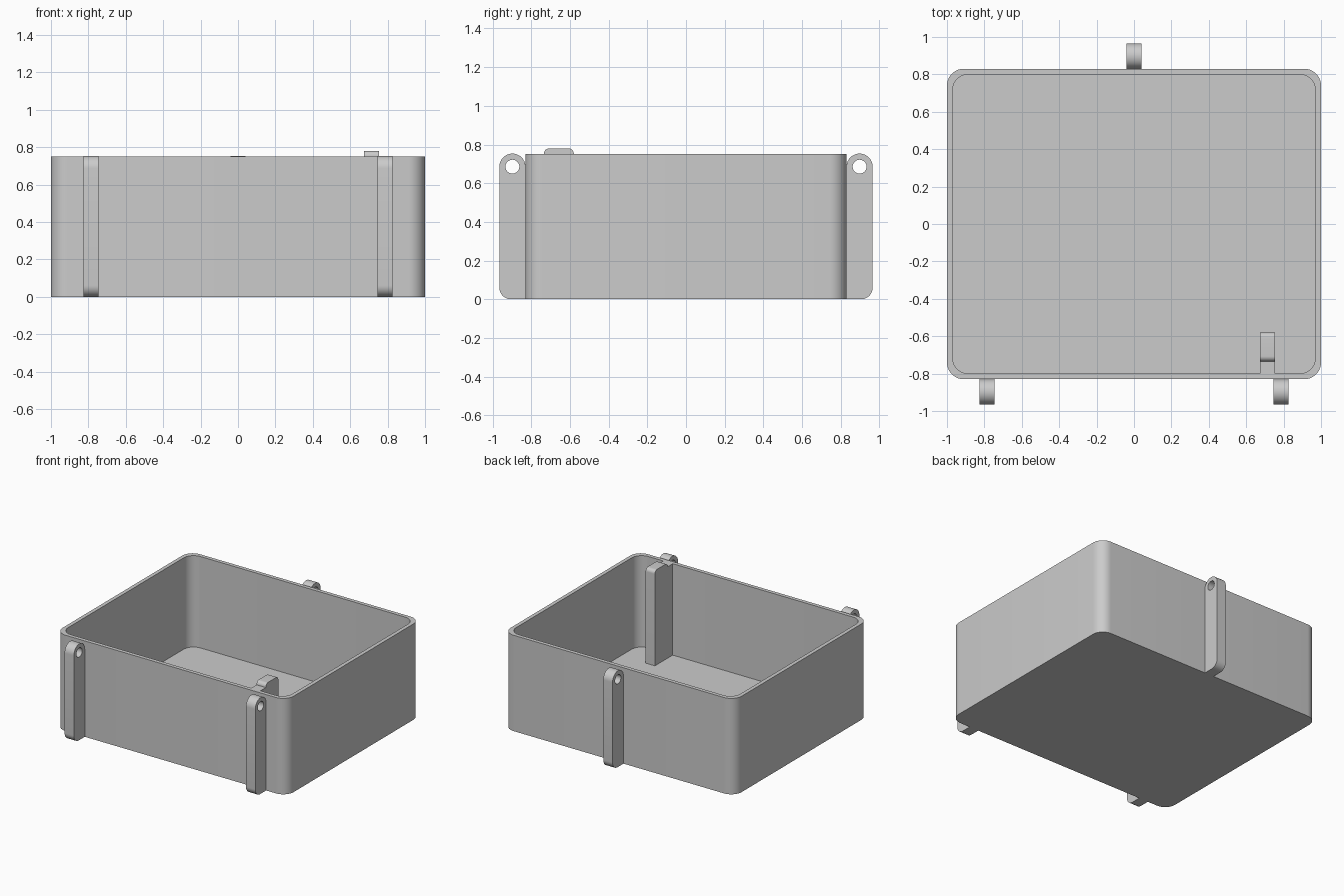
import bpy, bmesh
from math import pi, sin, cos, radians

if "Cube" in bpy.data.objects:
    bpy.data.objects.remove(bpy.data.objects["Cube"], do_unlink=True)

HX, HY, H = 1.0, 0.83, 0.75      # box half sizes and height
WALL, FLOOR = 0.03, 0.035
REACH = 0.135                    # how far a lug stands out
LUG_R = REACH / 2
WIDE = 0.08                      # width of lugs and post

grey = bpy.data.materials.new("plain grey")
grey.use_nodes = True
grey.diffuse_color = (0.6, 0.6, 0.6, 1)
grey.node_tree.nodes["Principled BSDF"].inputs["Base Color"].default_value = (0.6, 0.6, 0.6, 1)


def arc(cx, cy, r, start, end, n=10):
    angles = [radians(start + (end - start) * i / n) for i in range(n + 1)]
    return [(cx + r * cos(a), cy + r * sin(a)) for a in angles]


def rounded_rect(hx, hy, r):
    x, y = hx - r, hy - r
    return (arc(x, y, r, 0, 90) + arc(-x, y, r, 90, 180)
            + arc(-x, -y, r, 180, 270) + arc(x, -y, r, 270, 360))


def finish(name, bm):
    bmesh.ops.recalc_face_normals(bm, faces=bm.faces)
    mesh = bpy.data.meshes.new(name)
    bm.to_mesh(mesh)
    bm.free()
    mesh.materials.append(grey)
    obj = bpy.data.objects.new(name, mesh)
    bpy.context.collection.objects.link(obj)
    return obj


def activate(obj):
    bpy.ops.object.select_all(action='DESELECT')
    obj.select_set(True)
    bpy.context.view_layer.objects.active = obj


def smooth(obj):
    activate(obj)
    bpy.ops.object.shade_smooth_by_angle(angle=radians(30))


def loft(name, rings):
    """Skin a stack of equal rings and cap both ends."""
    bm = bmesh.new()
    loops = [[bm.verts.new(p) for p in ring] for ring in rings]
    n = len(loops[0])
    for a, b in zip(loops, loops[1:]):
        for i in range(n):
            j = (i + 1) % n
            bm.faces.new((a[i], a[j], b[j], b[i]))
    bm.faces.new(loops[0])
    bm.faces.new(loops[-1])
    return finish(name, bm)


def side_profile(name, x, width, points):
    """Extrude a (y, z) outline along x."""
    return loft(name, [[(x + s * width / 2, y, z) for y, z in points] for s in (-1, 1)])


# Open box: outside skin, rim, inside skin and floor
outer = rounded_rect(HX, HY, 0.09)
inner = rounded_rect(HX - WALL, HY - WALL, 0.085)
box = loft("open_box", [[(x, y, z) for x, y in ring] for ring, z in
                        ((outer, 0), (outer, H), (inner, H), (inner, FLOOR))])
smooth(box)


# Hinge lugs with a pin hole near the rounded top
def lug(name, x, side):
    mid, top = HY + LUG_R, H + 0.003 - LUG_R
    outline = ([(HY - 0.005, 0)] + arc(HY + REACH - 0.06, 0.06, 0.06, -90, 0)
               + arc(mid, top, LUG_R, 0, 180, 20) + [(HY, top - 0.01), (HY - 0.005, top - 0.01)])
    obj = side_profile(name, x, WIDE, [(side * y, z) for y, z in outline])
    hole = arc(side * mid, top, 0.036, 0, 345, 23)
    cutter = side_profile("pin_hole_cutter", x, WIDE * 2, hole)
    cutter.hide_render = True
    mod = obj.modifiers.new("pin hole", 'BOOLEAN')
    mod.operation, mod.object, mod.solver = 'DIFFERENCE', cutter, 'EXACT'
    activate(obj)
    bpy.ops.object.modifier_apply(modifier=mod.name)
    bpy.data.objects.remove(cutter, do_unlink=True)
    smooth(obj)


lug("front_right_lug", -0.785, -1)
lug("front_left_lug", 0.785, -1)
lug("back_lug", 0, 1)

# Inner post against the front wall, with a rounded raised tip
Y0, Y1, TIP, R = -0.735, -0.58, 0.78, 0.028
post = ([(-HY + WALL, FLOOR), (Y1, FLOOR)] + arc(Y1 - R, TIP - R, R, 0, 90)
        + arc(Y0 + R, TIP - R, R, 90, 180) + [(Y0, H), (-HY + WALL, H)])
smooth(side_profile("inner_post", 0.715, WIDE, post))
